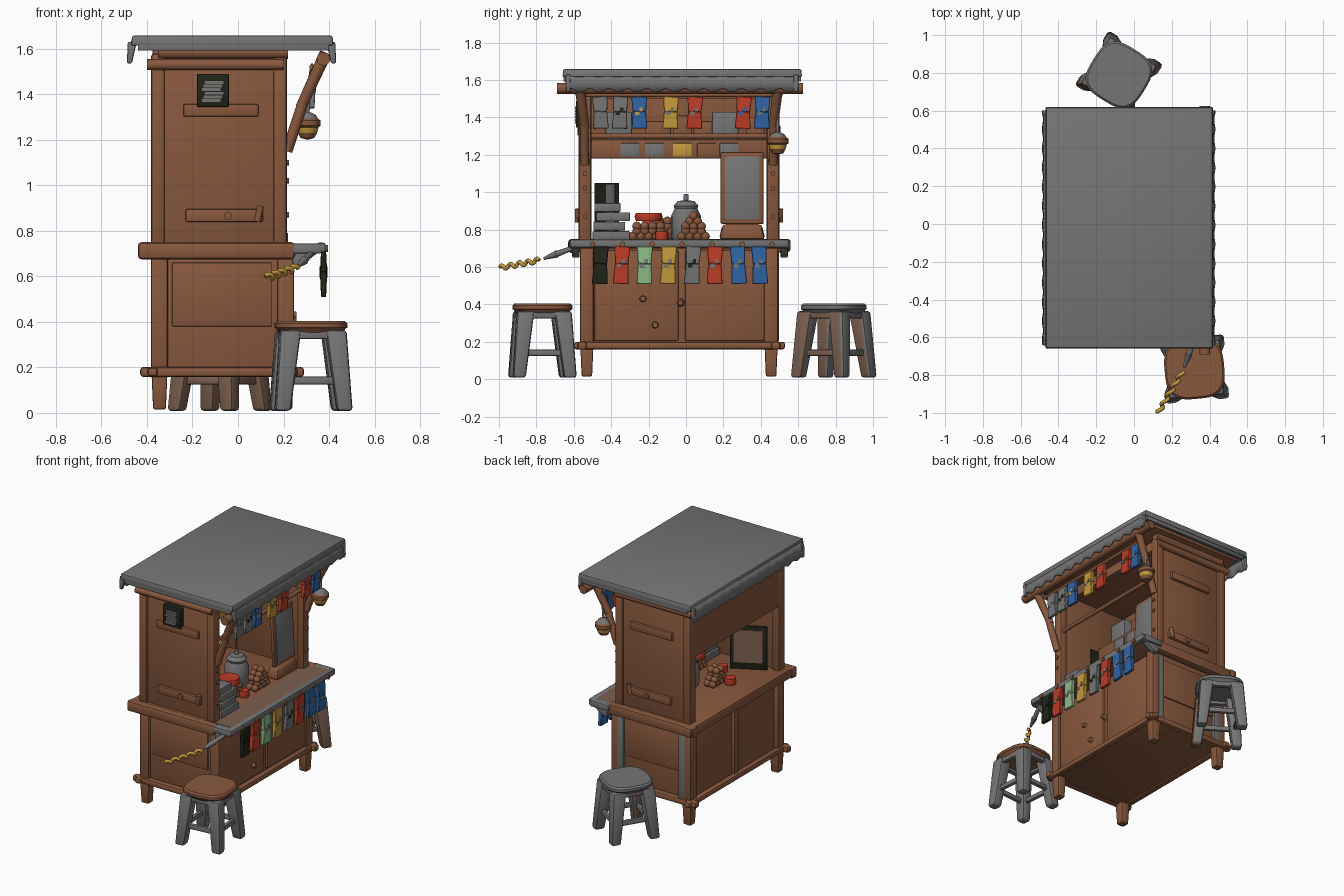
import bpy, bmesh, math, random
from mathutils import Vector, Matrix

if "Cube" in bpy.data.objects:
    bpy.data.objects.remove(bpy.data.objects["Cube"])

random.seed(4)
COL = {"wood": (0.25, 0.098, 0.047), "worn_wood": (0.2, 0.115, 0.08), "grey": (0.178, 0.178, 0.178),
       "black": (0.015, 0.018, 0.008), "red": (0.5, 0.045, 0.02), "green": (0.27, 0.5, 0.25),
       "yellow": (0.55, 0.32, 0.045), "blue": (0.03, 0.13, 0.38)}
MAT = {}
for k, c in COL.items():
    MAT[k] = bpy.data.materials.new(k)
    MAT[k].diffuse_color = (*c, 1)


def finish(name, bm, mat):
    bmesh.ops.recalc_face_normals(bm, faces=bm.faces)
    me = bpy.data.meshes.new(name)
    bm.to_mesh(me)
    bm.free()
    me.materials.append(MAT[mat])
    ob = bpy.data.objects.new(name, me)
    bpy.context.collection.objects.link(ob)
    return ob


def taper(name, c0, h0, c1, h1, mat, bevel=0.008, M=Matrix(), seg=2):
    """Box-like solid between a lower and an upper rectangle."""
    bm = bmesh.new()
    rings = [[bm.verts.new(M @ Vector((c[0] + sx * h[0], c[1] + sy * h[1], c[2])))
              for sx, sy in ((-1, -1), (1, -1), (1, 1), (-1, 1))] for c, h in ((c0, h0), (c1, h1))]
    bm.faces.new(rings[0])
    bm.faces.new(rings[1])
    for i in range(4):
        j = (i + 1) % 4
        bm.faces.new((rings[0][i], rings[0][j], rings[1][j], rings[1][i]))
    if bevel:
        bmesh.ops.bevel(bm, geom=bm.edges[:], offset=bevel, segments=seg, affect='EDGES', profile=0.5)
    return finish(name, bm, mat)


def box(name, x, y, z, mat, bevel=0.006, M=Matrix()):
    """Box from its x, y and z ranges."""
    cx, cy = sum(x) / 2, sum(y) / 2
    h = ((x[1] - x[0]) / 2, (y[1] - y[0]) / 2)
    return taper(name, (cx, cy, z[0]), h, (cx, cy, z[1]), h, mat, bevel, M)


def rod(name, p, q, r, mat, r2=None, n=10):
    p, q = Vector(p), Vector(q)
    d = q - p
    M = Matrix.Translation((p + q) / 2) @ d.to_track_quat('Z', 'Y').to_matrix().to_4x4()
    bm = bmesh.new()
    bmesh.ops.create_cone(bm, cap_ends=True, segments=n, radius1=r, radius2=r if r2 is None else r2,
                          depth=d.length, matrix=M)
    return finish(name, bm, mat)


def lathe(name, loc, prof, mat, n=16):
    bm = bmesh.new()
    vs = [bm.verts.new((r, 0, z)) for r, z in prof]
    es = [bm.edges.new(e) for e in zip(vs, vs[1:])]
    bmesh.ops.spin(bm, geom=vs + es, cent=(0, 0, 0), axis=(0, 0, 1), angle=2 * math.pi, steps=n)
    bmesh.ops.remove_doubles(bm, verts=bm.verts, dist=1e-4)
    bmesh.ops.translate(bm, verts=bm.verts, vec=loc)
    return finish(name, bm, mat)


# Lower cabinet: body, corner posts, legs, rails
box("cabinet", (-0.35, 0.22), (-0.545, 0.47), (0.165, 0.71), "wood")
for x in (-0.345, 0.21):
    for y in (-0.53, 0.455):
        taper("leg", (x, y, 0.015), (0.028, 0.028), (x, y, 0.2), (0.036, 0.036), "wood")
        box("lower_post", (x - 0.037, x + 0.037), (y - 0.037, y + 0.037), (0.17, 0.71), "wood", 0.01)
for x in (-0.31, 0.175):
    box("metal_strip", (x - 0.025, x + 0.025), (0.47, 0.496), (0.2, 0.69), "grey")
for y in (-0.555, 0.48):
    s = -1 if y < 0 else 1
    box("end_bottom_rail", (-0.43, 0.29), (y - 0.024, y + 0.024), (0.158, 0.202), "wood", 0.014)
    box("end_counter_rail", (-0.44, 0.25), (y * 1.08 - 0.03, y * 1.08 + 0.03), (0.675, 0.75), "wood", 0.016)
    box("end_mid_board", (-0.29, 0.15), sorted((s * 0.46 if s > 0 else -0.54, y)), (0.38, 0.66), "wood", 0.004)
for x in (-0.375, 0.24):
    box("long_bottom_rail", (x - 0.022, x + 0.022), (-0.6, 0.53), (0.16, 0.2), "wood", 0.014)
box("back_counter_rail", (-0.43, -0.37), (-0.63, 0.56), (0.68, 0.75), "wood", 0.016)
box("back_centre_post", (-0.375, -0.34), (-0.06, -0.01), (0.18, 0.7), "wood")
for y in (-0.49, -0.005):
    box("door", (0.21, 0.236), (y, y + 0.45), (0.205, 0.69), "wood", 0.008)
for y, z in ((-0.23, 0.43), (-0.165, 0.29), (-0.03, 0.41)):
    rod("knob", (0.22, y, z), (0.256, y, z), 0.022, "wood", 0.014)

# Counter top with metal front ledge
box("counter_top", (-0.38, 0.36), (-0.57, 0.51), (0.70, 0.742), "wood", 0.004)
box("counter_worn_strip", (0.2, 0.35), (-0.57, 0.51), (0.735, 0.745), "worn_wood", 0)
box("counter_front_edge", (0.345, 0.385), (-0.62, 0.55), (0.705, 0.748), "grey", 0.01)
for y in (-0.595, 0.53):
    box("counter_side_edge", (0.22, 0.37), (y - 0.03, y + 0.03), (0.70, 0.745), "grey", 0.01)
    taper("counter_bracket", (0.26, y * 0.99, 0.65), (0.02, 0.02), (0.3, y * 0.99, 0.71), (0.06, 0.02), "grey")
for i in range(7):
    y = -0.5 + i * 0.16
    rod("ledge_peg", (0.37, y, 0.722), (0.396, y, 0.722), 0.015, "wood")

# Upper walls, posts, end planks and pegs
for s, y in ((-1, -0.54), (1, 0.465)):
    box("end_wall", (-0.34, 0.18), (y - 0.015, y + 0.015), (0.73, 1.6), "wood", 0.003)
    for x in (-0.352, 0.185):
        box("upper_post", (x - 0.03, x + 0.03), (y - 0.034, y + 0.034), (0.73, 1.58), "wood", 0.014)
    f = y + s * 0.015
    for a, b, z in ((-0.24, 0.09, 1.33), (-0.23, 0.11, 0.867)):
        box("wall_plank", (a, b), sorted((f, f + s * 0.025)), (z - 0.028, z + 0.028), "wood", 0.008)
    rod("plank_peg", (-0.045, f, 0.867), (-0.045, f + s * 0.036, 0.867), 0.018, "wood")
    rod("plank_hook", (0.085, f + s * 0.025, 0.84), (0.1, f + s * 0.025, 0.91), 0.014, "wood")
    rod("end_top_log", (-0.4, y + s * 0.03, 1.53), (0.2, y + s * 0.03, 1.53), 0.024, "wood")
    rod("end_roof_log", (-0.35, y + s * 0.02, 1.585), (0.22, y + s * 0.02, 1.585), 0.03, "wood")
    # Eave braces, with a small kink halfway
    rod("brace_lower", (0.215, y, 1.15), (0.285, y + s * 0.005, 1.36), 0.024, "wood")
    rod("brace_upper", (0.275, y, 1.34), (0.385, y + s * 0.03, 1.58), 0.024, "wood", 0.028)
    for z in (0.87, 1.02, 1.1):
        rod("post_peg", (0.2, y, z), (0.225, y, z), 0.012, "wood")
box("back_upper_wall", (-0.375, -0.345), (-0.52, 0.45), (1.2, 1.6), "wood")
rod("eave_log", (0.375, -0.69, 1.555), (0.375, 0.625, 1.555), 0.03, "wood")
box("front_header", (0.165, 0.205), (-0.52, 0.45), (1.5, 1.57), "wood")

# Back shelf with price tags and goods, front rail
box("shelf", (-0.35, -0.14), (-0.52, 0.45), (1.262, 1.282), "wood", 0.003)
box("shelf_front", (-0.15, -0.125), (-0.52, 0.45), (1.18, 1.282), "wood")
rod("shelf_rail", (0.19, -0.51, 1.3), (0.19, 0.44, 1.3), 0.014, "wood")
for y, c in ((-0.3, "grey"), (-0.17, "grey"), (-0.02, "yellow"), (0.11, "wood"), (0.23, "grey")):
    box("price_tag", (-0.127, -0.118), (y - 0.05, y + 0.05), (1.19, 1.262), c, 0.002)
for y, w, h, c in ((-0.36, 0.07, 0.15, "grey"), (-0.15, 0.07, 0.1, "wood"), (-0.02, 0.05, 0.13, "wood"),
                   (0.09, 0.05, 0.1, "wood"), (0.21, 0.07, 0.15, "grey"), (0.37, 0.05, 0.12, "wood")):
    box("shelf_goods", (-0.3, -0.16), (y - w, y + w), (1.28, 1.28 + h), c)

# Roof slab with skirts along both long eaves, wavy at the hem
taper("roof", (-0.025, -0.02, 1.615), (0.445, 0.64), (-0.025, -0.02, 1.658), (0.44, 0.637), "grey", 0.008)
box("roof_underside", (-0.43, 0.38), (-0.6, 0.56), (1.595, 1.62), "wood", 0.004)
for s, x in ((-1, -0.465), (1, 0.408)):
    bm = bmesh.new()
    rows = []
    for i in range(97):
        y = -0.64 + 1.24 * i / 96
        w = math.sin(i * 0.8)
        rows.append([bm.verts.new((x + s * (o + a * w), y, z + b * w)) for o, a, z, b in
                     ((0, 0, 1.645, 0), (0.015, 0.001, 1.6, 0), (0.02, 0.003, 1.545, 0.01))])
    for p, q in zip(rows, rows[1:]):
        for k in range(2):
            bm.faces.new((p[k], q[k], q[k + 1], p[k + 1]))
    skirt = finish("roof_skirt", bm, "grey")
    skirt.modifiers.new("thickness", 'SOLIDIFY').thickness = 0.01
    for y in (-0.63, 0.588):
        taper("skirt_corner", (x + s * 0.012, y, 1.535), (0.011, 0.012), (x, y, 1.63), (0.02, 0.014), "grey")
for y in (-0.645, 0.605):
    box("roof_end_lip", (-0.44, 0.4), (y - 0.01, y + 0.01), (1.592, 1.63), "grey", 0.004)


# Hanging packets: pillow shaped pouch with small label patches
def packet(x, y, top, h, c, label):
    M = Matrix.Translation((x, y, top)) @ Matrix.Rotation(random.uniform(-0.06, 0.06), 4, 'X')
    taper("packet_lower", (0, 0, -h), (0.011, 0.042), (0, 0, -h * 0.45), (0.016, 0.036), c, 0.003, M, 1)
    taper("packet_upper", (0, 0, -h * 0.45), (0.016, 0.036), (0, 0, 0.005), (0.011, 0.042), c, 0.003, M, 1)
    for s in (-1, 1):
        for a, b, t in ((-0.024, 0.0, 0.56), (0.0, 0.018, 0.44)):
            box("packet_label", sorted((s * 0.01, s * 0.0175)), (a, b), (-h * t, -h * (t - 0.12)), label, 0, M)
    rod("packet_string", M @ Vector((0, 0, -0.01)), (x, y, top + 0.03), 0.004, "wood", n=6)


for y, c, l in ((-0.455, "black", "black"), (-0.34, "red", "grey"), (-0.22, "green", "grey"), (-0.09, "yellow", "grey"),
                (0.04, "grey", "black"), (0.155, "red", "grey"), (0.275, "blue", "grey"), (0.39, "blue", "grey")):
    packet(0.376, y, 0.705, 0.195, c, l)
for y, c, l in ((-0.46, "grey", "grey"), (-0.35, "grey", "black"), (-0.25, "blue", "yellow"), (-0.08, "yellow", "grey"),
                (0.05, "red", "grey"), (0.31, "red", "blue"), (0.41, "blue", "grey")):
    packet(0.325, y, 1.505, 0.165, c, l)
rod("packet_rail", (0.325, -0.54, 1.52), (0.325, 0.48, 1.52), 0.012, "wood")

# Hanging lamp
L = (0.305, 0.49, 1.2)
lathe("lamp_base", L, [(0, 0), (0.03, 0.008), (0.042, 0.03)], "wood")
lathe("lamp_bowl", L, [(0.042, 0.03), (0.047, 0.045), (0.049, 0.06)], "yellow")
lathe("lamp_rim", L, [(0.049, 0.055), (0.058, 0.062), (0.058, 0.085), (0.046, 0.094)], "wood")
lathe("lamp_cap", L, [(0.048, 0.09), (0.036, 0.11), (0.012, 0.122), (0, 0.124)], "grey")
rod("lamp_cord", (0.305, 0.49, 1.3), (0.32, 0.49, 1.5), 0.008, "grey")

# Notice on the front end wall
box("notice", (-0.18, -0.04), (-0.588, -0.552), (1.345, 1.49), "black", 0.004)
for i in range(6):
    o = 0.006 * (i % 3 - 1)
    box("notice_mark", (-0.152 + o, -0.07 + o), (-0.594, -0.587), (1.366 + i * 0.016, 1.379 + i * 0.016), "grey", 0)

# Counter goods: menu board, jar, buns, tins, boxes
T = Matrix.Translation((0.15, 0.3, 0.83)) @ Matrix.Rotation(-0.05, 4, 'Y')
box("menu_frame", (-0.012, 0.012), (-0.115, 0.115), (0, 0.385), "wood", 0.008, T)
for s in (-1, 1):
    box("menu_face", sorted((s * 0.009, s * 0.017)), (-0.091, 0.091), (0.024, 0.36), "grey", 0.002, T)
taper("menu_base", (0.14, 0.3, 0.745), (0.05, 0.125), (0.14, 0.3, 0.83), (0.035, 0.105), "wood", 0.022)
lathe("jar", (-0.01, 0.0, 0.742), [(0, 0), (0.07, 0), (0.08, 0.03), (0.08, 0.13), (0.06, 0.17), (0.066, 0.185),
                                  (0.045, 0.21), (0.014, 0.215), (0.012, 0.245), (0, 0.25)], "grey")
for x, y, rows in ((0.13, 0.04, (4, 3, 3, 2, 1)), (-0.15, -0.12, (4, 3, 2, 2)), (0.08, -0.2, (5, 4, 4))):
    bm = bmesh.new()
    for k, n in enumerate(rows):
        for i in range(2 * n):
            p = (x + (i % 2 - 0.5) * 0.042, y + (i // 2 - (n - 1) / 2) * 0.042, 0.764 + k * 0.027)
            bmesh.ops.create_icosphere(bm, subdivisions=2, radius=0.025, matrix=Matrix.Translation(p))
    finish("bun_heap", bm, "wood")
for x, y, z, r in ((0.07, -0.2, 0.845, 0.075), (0.14, -0.13, 0.745, 0.035), (-0.23, -0.17, 0.745, 0.04),
                   (-0.15, -0.2, 0.8, 0.035)):
    lathe("red_tin", (x, y, z), [(0, 0), (r * 0.9, 0), (r, 0.025), (r * 0.9, 0.045), (0, 0.04)], "red", 12)
for i, (y, w) in enumerate(((-0.4, 0.1), (-0.41, 0.085), (-0.39, 0.09), (-0.42, 0.07))):
    box("stacked_box", (0.08 + i * 0.01, 0.22 - i * 0.008), (y - w, y + w), (0.745 + i * 0.05, 0.792 + i * 0.05), "grey")
B = Matrix.Translation((-0.2, -0.425, 0.745)) @ Matrix.Rotation(math.radians(28), 4, 'Z')
box("leaning_board", (-0.12, 0.125), (-0.012, 0.012), (0, 0.305), "black", 0.004, B)
box("board_inside", (-0.09, 0.1), (0.01, 0.018), (0.05, 0.28), "worn_wood", 0, B)
box("board_paper", (0.02, 0.12), (-0.018, -0.01), (0.02, 0.3), "grey", 0, B)
box("inner_notice", (-0.18, -0.06), (-0.527, -0.518), (1.13, 1.26), "black", 0)

# Tongs holding a twisted snack
rod("tongs_handle", (0.335, -0.57, 0.715), (0.29, -0.69, 0.67), 0.011, "grey", 0.016)
rod("tongs_tip", (0.29, -0.69, 0.67), (0.265, -0.76, 0.645), 0.02, "grey", 0.007)
cu = bpy.data.curves.new("twisted_snack", 'CURVE')
cu.dimensions, cu.bevel_depth, cu.bevel_resolution = '3D', 0.011, 2
cu.use_fill_caps = True
cu.materials.append(MAT["yellow"])
sp = cu.splines.new('POLY')
sp.points.add(48)
for i, p in enumerate(sp.points):
    t = i / 48
    p.co = (0.255 - 0.125 * t + 0.01 * math.cos(t * 28), -0.785 - 0.21 * t, 0.636 - 0.04 * t + 0.011 * math.sin(t * 28), 1)
bpy.context.collection.objects.link(bpy.data.objects.new("twisted_snack", cu))


# Stools: rounded seat, splayed legs, aprons and rungs
def stool(x, y, ang, seat, inner):
    M = Matrix.Translation((x, y, 0)) @ Matrix.Rotation(ang, 4, 'Z')
    bm = bmesh.new()
    rings = []
    for r, z in ((0.135, 0.345), (0.15, 0.37), (0.158, 0.375), (0.158, 0.393), (0.148, 0.404)):
        ring = []
        for i in range(32):
            c, s = math.cos(i * math.pi / 16), math.sin(i * math.pi / 16)
            k = r / (abs(c) ** 3.2 + abs(s) ** 3.2) ** (1 / 3.2)
            ring.append(bm.verts.new(M @ Vector((c * k, s * k, z))))
        rings.append(ring)
    for p, q in zip(rings, rings[1:]):
        for i in range(32):
            bm.faces.new((p[i], p[i - 1], q[i - 1], q[i]))
    bm.faces.new(rings[0])
    bm.faces.new(rings[-1])
    finish("stool_seat", bm, seat)
    for i in range(4):
        R = M @ Matrix.Rotation(i * math.pi / 2, 4, 'Z')
        legs = [taper("stool_leg", (0.137, 0.137, 0.008), (0.034, 0.034), (0.1, 0.1, 0.365), (0.046, 0.046), "grey", 0.016, R),
                box("stool_apron", (-0.1, 0.1), (0.105, 0.14), (0.325, 0.37), "grey", 0.008, R),
                box("stool_rung", (-0.12, 0.12), (0.108, 0.135), (0.125, 0.16), "grey", 0.008, R)]
        # Sides turned towards the stall take the wood colour
        for ob in legs:
            ob.data.materials.append(MAT[inner])
            for f in ob.data.polygons:
                f.material_index = int(f.normal.y < -0.3 or f.center.y < y - 0.13)


stool(0.32, -0.768, math.radians(5), "wood", "grey")
stool(-0.08, 0.79, math.radians(-32), "grey", "worn_wood")

# Soft shading on rounded parts, crisp edges elsewhere
for ob in bpy.context.collection.objects:
    if ob.type == 'MESH':
        ob.select_set(True)
        bpy.context.view_layer.objects.active = ob
bpy.ops.object.shade_smooth_by_angle(angle=math.radians(40))

for m in bpy.data.materials:
    if m.users and not m.is_grease_pencil:
        m.use_nodes = True
        m.node_tree.nodes["Principled BSDF"].inputs["Base Color"].default_value = m.diffuse_color
